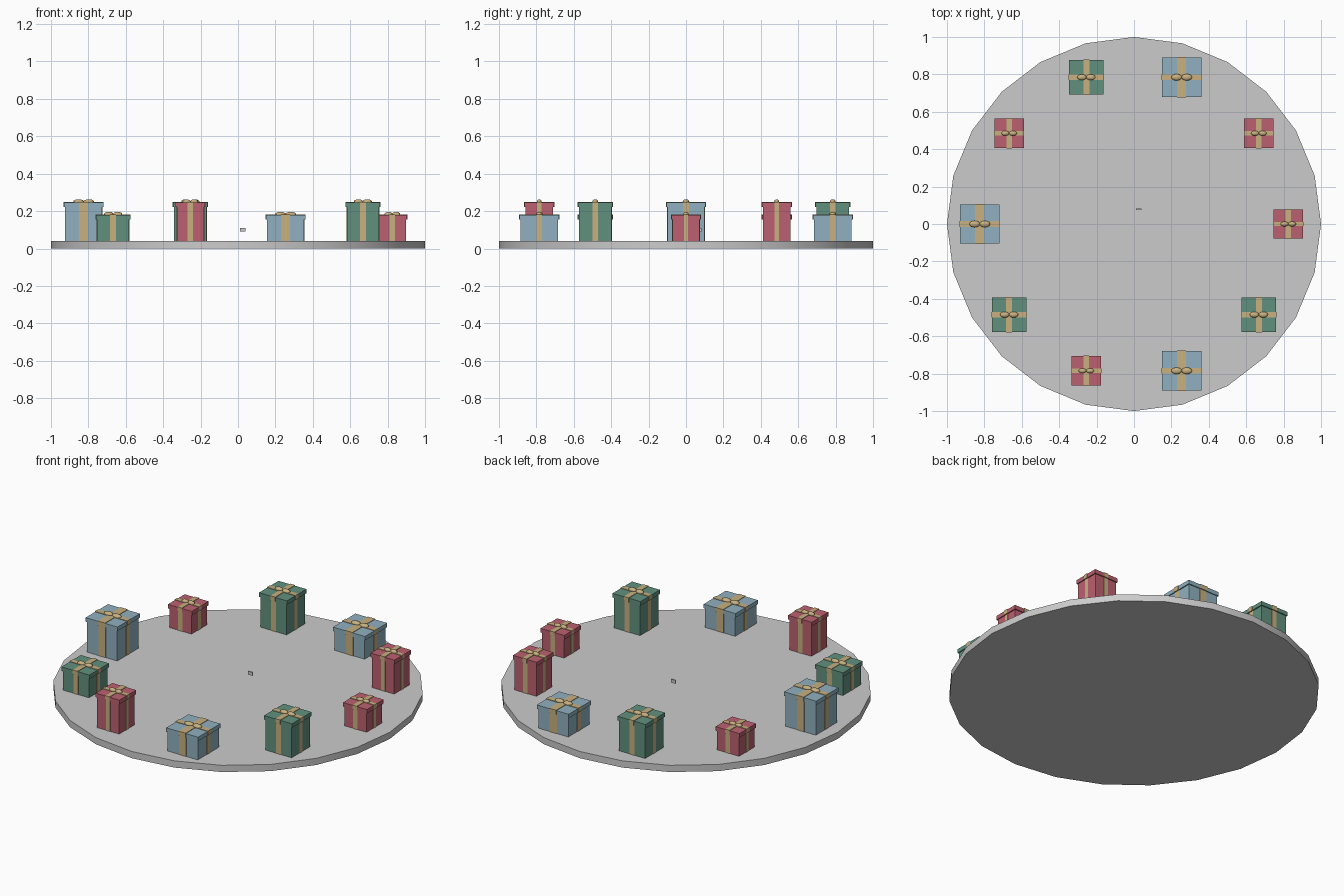
import bpy
from math import cos, sin, pi, radians

if "Cube" in bpy.data.objects:
    bpy.data.objects.remove(bpy.data.objects["Cube"])


def mat(name, rgb):
    m = bpy.data.materials.new(name)
    m.diffuse_color = (*rgb, 1)
    m.use_nodes = True
    m.node_tree.nodes["Principled BSDF"].inputs["Base Color"].default_value = m.diffuse_color
    return m


RED = mat("red_paper", (0.50, 0.12, 0.16))
GREEN = mat("green_paper", (0.12, 0.28, 0.21))
BLUE = mat("blue_paper", (0.28, 0.44, 0.53))
GOLD = mat("gold_ribbon", (0.58, 0.44, 0.22))


def box(name, x, y, z0, z1, sx, sy, m=None):
    bpy.ops.mesh.primitive_cube_add(size=1, location=(x, y, (z0 + z1) / 2))
    o = bpy.context.object
    o.name = name
    o.scale = (sx, sy, z1 - z0)
    if m:
        o.data.materials.append(m)
    return o


def gift(name, x, y, base, top, w, rib_x, rib_y, m):
    lid = 0.024
    body = w - 0.012
    # Box and overhanging lid
    box(name + "_body", x, y, base, top - lid, body, body, m)
    box(name + "_lid", x, y, top - lid, top, w, w, m)
    # Ribbon bands crossing over the box, stepped out around the lid
    e = 0.004
    box(name + "_body_ribbon_a", x, y, base, top - lid, rib_x, body + e, GOLD)
    box(name + "_body_ribbon_b", x, y, base, top - lid, body + e, rib_y, GOLD)
    box(name + "_lid_ribbon_a", x, y, top - lid, top + 0.003, rib_x, w + e, GOLD)
    box(name + "_lid_ribbon_b", x, y, top - lid, top + 0.003, w + e, rib_y, GOLD)
    # Bow loops either side of the centre
    for side, sx in (("left", -1), ("right", 1)):
        bpy.ops.mesh.primitive_uv_sphere_add(
            segments=12, ring_count=8, radius=1,
            location=(x + sx * w * 0.13, y, top + 0.005))
        o = bpy.context.object
        o.name = name + "_bow_" + side
        o.scale = (w * 0.135, w * 0.085, 0.012)
        o.data.materials.append(GOLD)
        bpy.ops.object.shade_smooth_by_angle(angle=radians(40))


# Round base plate
BASE = 0.04
bpy.ops.mesh.primitive_cylinder_add(vertices=24, radius=1, depth=BASE,
                                    location=(0, 0, BASE / 2))
bpy.context.object.name = "base_plate"
bpy.ops.object.shade_smooth_by_angle(angle=radians(30))

# Small grey tag floating near the centre
box("small_tag", 0.026, 0.08, 0.09, 0.11, 0.03, 0.008)

# Ring of gifts: three colours and sizes, alternating heights
KINDS = [(0.157, 0.028, 0.024, RED), (0.184, 0.032, 0.028, GREEN),
         (0.21, 0.048, 0.032, BLUE)]
for i in range(10):
    a = -2 * pi * i / 10
    w, rx, ry, m = KINDS[i % 3]
    gift(f"gift_{i + 1}", 0.825 * cos(a), 0.825 * sin(a), BASE,
         0.246 if i % 2 else 0.179, w, rx, ry, m)
